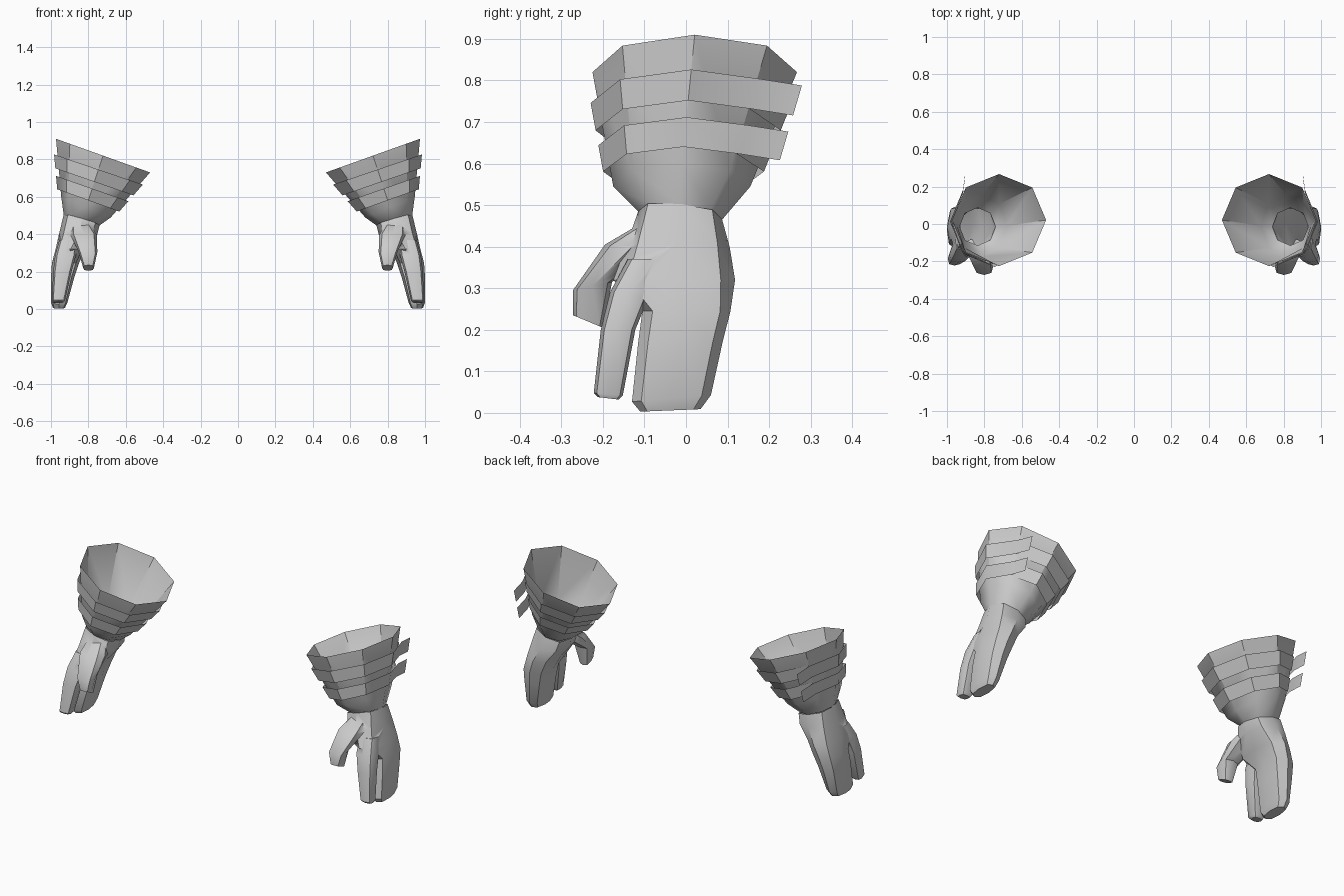
import bpy, bmesh
from math import cos, sin, radians
from mathutils import Vector

if "Cube" in bpy.data.objects:
    bpy.data.objects.remove(bpy.data.objects["Cube"])


def ring_point(r, deg, power=2.0, grow=0.0):
    """Point on a tilted ring (x0, x1, y0, y1, z, tilt_x, tilt_y)."""
    x0, x1, y0, y1, z, tx, ty = r
    c, s = cos(radians(deg)), sin(radians(deg))
    k = (abs(c) ** power + abs(s) ** power) ** (-1 / power)
    c, s = c * k, s * k
    return Vector(((x0 + x1) / 2 + c * ((x1 - x0) / 2 + grow),
                   (y0 + y1) / 2 + s * ((y1 - y0) / 2 + grow),
                   z + tx * c + ty * s))


def make_object(name, bm, angle=40):
    bmesh.ops.recalc_face_normals(bm, faces=bm.faces)
    me = bpy.data.meshes.new(name)
    bm.to_mesh(me)
    bm.free()
    ob = bpy.data.objects.new(name, me)
    bpy.context.collection.objects.link(ob)
    activate(ob)
    bpy.ops.object.shade_smooth_by_angle(angle=radians(angle))
    return ob


def activate(ob):
    bpy.ops.object.select_all(action='DESELECT')
    ob.select_set(True)
    bpy.context.view_layer.objects.active = ob


def loft(name, rings, power=2.0, cap=True, sides=8):
    bm = bmesh.new()
    loops = [[bm.verts.new(ring_point(r, i * 360 / sides, power)) for i in range(sides)]
             for r in rings]
    for a, b in zip(loops, loops[1:]):
        for i in range(sides):
            j = (i + 1) % sides
            bm.faces.new((a[i], a[j], b[j], b[i]))
    if cap:
        bm.faces.new(loops[0])
        bm.faces.new(loops[-1])
    return make_object(name, bm)


def mirror(ob):
    ob.modifiers.new("Mirror", 'MIRROR').use_mirror_merge = False


# Flared cuff, narrow at the wrist
TOP = (0.47, 0.973, -0.225, 0.267, 0.82, 0.09, 0.0)
MID = (0.68, 0.945, -0.175, 0.155, 0.545, 0.055, 0.0)
WRIST = (0.74, 0.932, -0.115, 0.087, 0.475, 0.028, -0.01)
mirror(loft("cuff", [TOP, MID, WRIST], cap=False))

# Palm running down into the three joined fingers
hand = loft("hand", [
    WRIST,
    (0.755, 0.955, -0.145, 0.105, 0.40, 0.01, 0),
    (0.815, 0.975, -0.175, 0.118, 0.32, 0, 0),
    (0.85, 0.995, -0.105, 0.107, 0.245, 0, 0),
    (0.875, 1.0, -0.115, 0.088, 0.17, 0, 0),
    (0.912, 1.0, -0.13, 0.06, 0.035, 0, 0.008),
    (0.925, 0.99, -0.11, 0.035, 0.006, 0, 0.003)], power=2.6)

# Index finger and thumb, fused into the palm
index = loft("index_finger", [
    (0.86, 0.955, -0.14, -0.04, 0.37, 0, 0),
    (0.865, 0.978, -0.183, -0.085, 0.29, 0, 0),
    (0.89, 0.988, -0.205, -0.122, 0.2, 0, 0),
    (0.925, 0.995, -0.222, -0.152, 0.045, 0, -0.003),
    (0.935, 0.99, -0.212, -0.162, 0.035, 0, -0.003)], power=3)
thumb = loft("thumb", [
    (0.79, 0.89, -0.11, -0.02, 0.455, 0, 0),
    (0.755, 0.895, -0.195, -0.075, 0.395, 0, -0.01),
    (0.752, 0.852, -0.272, -0.178, 0.305, 0, 0.01),
    (0.77, 0.828, -0.272, -0.2, 0.22, 0, -0.015)], power=2.8)
for part in (index, thumb):
    activate(hand)
    mod = hand.modifiers.new("Join", 'BOOLEAN')
    mod.operation, mod.solver, mod.object = 'UNION', 'EXACT', part
    bpy.ops.object.modifier_apply(modifier=mod.name)
    bpy.data.objects.remove(part)

# Open the glove at the wrist
bm = bmesh.new()
bm.from_mesh(hand.data)
lid = max(bm.faces, key=lambda f: f.calc_center_median().z)
bmesh.ops.delete(bm, geom=[lid], context='FACES_ONLY')
bm.to_mesh(hand.data)
bm.free()
mirror(hand)


# Two straps wrapped round the cuff, each with a loose tail at the back
def strap(name, low, high):
    def path(t):
        r = [m + (p - m) * t for m, p in zip(MID, TOP)]
        pts = [ring_point(r, 45 - 45 * i, grow=0.018) for i in range(8)]
        pts.append(ring_point(r, 45, grow=0.006))
        return [pts[0] + Vector((-0.012, 0.095, -0.015))] + pts
    bm = bmesh.new()
    a, b = [[bm.verts.new(p) for p in path(t)] for t in (low, high)]
    for i in range(len(a) - 1):
        bm.faces.new((a[i], a[i + 1], b[i + 1], b[i]))
    mirror(make_object(name, bm))


strap("lower_strap", 0.13, 0.36)
strap("upper_strap", 0.49, 0.73)
